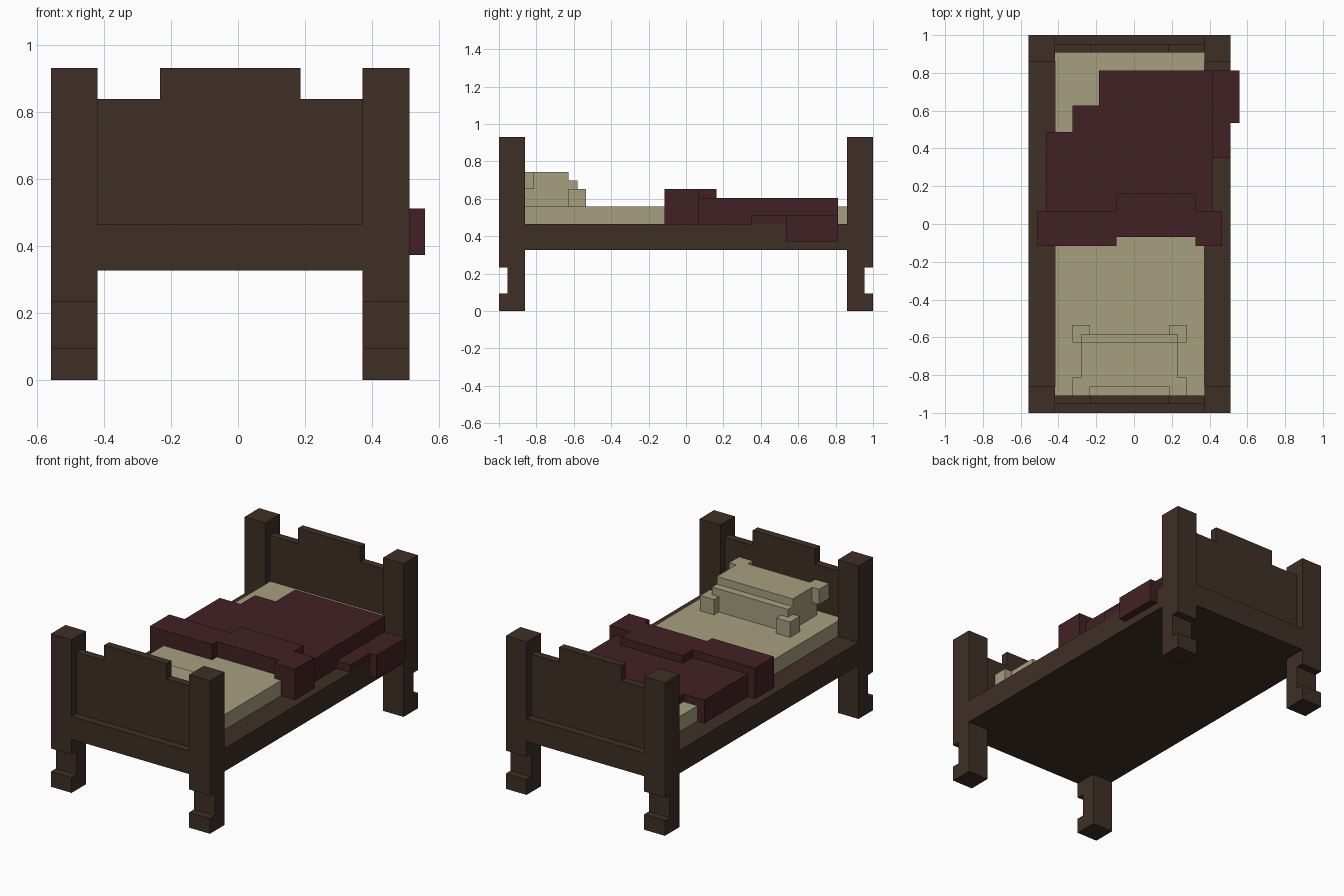
import bpy, bmesh, math
from mathutils import Vector

if "Cube" in bpy.data.objects:
    bpy.data.objects.remove(bpy.data.objects["Cube"])

U = 2 / 43                      # size of one cube: the bed is 43 cubes long
OFFSET = Vector((-12, -21.5, 0))


def material(name, rgb):
    m = bpy.data.materials.new(name)
    m.diffuse_color = (*rgb, 1)
    m.use_nodes = True
    m.node_tree.nodes["Principled BSDF"].inputs["Base Color"].default_value = m.diffuse_color
    return m


wood = material("dark wood", (0.049, 0.028, 0.019))
linen = material("cream linen", (0.38, 0.35, 0.21))
wool = material("dark red wool", (0.055, 0.0155, 0.018))


def box(x0, x1, y0, y1, z0, z1):
    return {(x, y, z) for x in range(x0, x1) for y in range(y0, y1) for z in range(z0, z1)}


def both_ends(cells):
    # mirror the cells from the head end to the foot end
    return cells | {(x, 42 - y, z) for x, y, z in cells}


# Frame: rail slab, four notched legs, two stepped end boards
frame = box(0, 23, 0, 43, 7, 10)
for x in (0, 20):
    frame |= both_ends(box(x, x + 3, 0, 3, 0, 20) - box(x, x + 3, 0, 1, 2, 5))
frame |= both_ends(box(3, 20, 1, 2, 10, 18) | box(7, 16, 1, 2, 18, 20))

# Mattress
mattress = box(3, 20, 2, 41, 10, 12)

# Pillow: stepped body with four corner tufts
pillow = box(6, 17, 3, 9, 12, 15) | box(6, 17, 3, 8, 15, 16)
for x in (5, 16):
    pillow |= box(x, x + 2, 2, 4, 14, 16) | box(x, x + 2, 8, 10, 12, 14)

# Blanket: folded edge, stepped sheet, piece hanging over the rail
blanket = box(1, 10, 19, 23, 10, 14) | box(19, 22, 19, 23, 10, 14) | box(10, 19, 20, 25, 10, 14)
for x0, y1 in ((2, 32), (5, 35), (8, 39)):
    blanket |= box(x0, 21, 23, y1, 10, 13)
blanket |= box(21, 23, 29, 39, 10, 11) | box(23, 24, 33, 39, 8, 11)
blanket -= mattress | frame

solid = frame | mattress | pillow | blanket


def build(name, cells, mat):
    # make only the outer skin of the cubes, then merge flat areas
    bm = bmesh.new()
    verts = {}

    def vert(p):
        key = tuple(p)
        if key not in verts:
            verts[key] = bm.verts.new((Vector(p) + OFFSET) * U)
        return verts[key]

    for c in cells:
        for axis in range(3):
            a, b = (axis + 1) % 3, (axis + 2) % 3
            for side in (0, 1):
                n = list(c)
                n[axis] += 2 * side - 1
                if tuple(n) in solid:
                    continue
                quad = []
                for da, db in ((0, 0), (1, 0), (1, 1), (0, 1)):
                    p = list(c)
                    p[axis] += side
                    p[a] += da
                    p[b] += db
                    quad.append(vert(p))
                bm.faces.new(quad if side else quad[::-1])
    bmesh.ops.dissolve_limit(bm, angle_limit=math.radians(1), verts=bm.verts[:], edges=bm.edges[:])
    # triangulate so that faces with holes stay clean
    bmesh.ops.triangulate(bm, faces=bm.faces[:])
    mesh = bpy.data.meshes.new(name)
    bm.to_mesh(mesh)
    bm.free()
    mesh.materials.append(mat)
    bpy.context.collection.objects.link(bpy.data.objects.new(name, mesh))


build("bed_frame", frame, wood)
build("mattress", mattress, linen)
build("pillow", pillow, linen)
build("blanket", blanket, wool)
